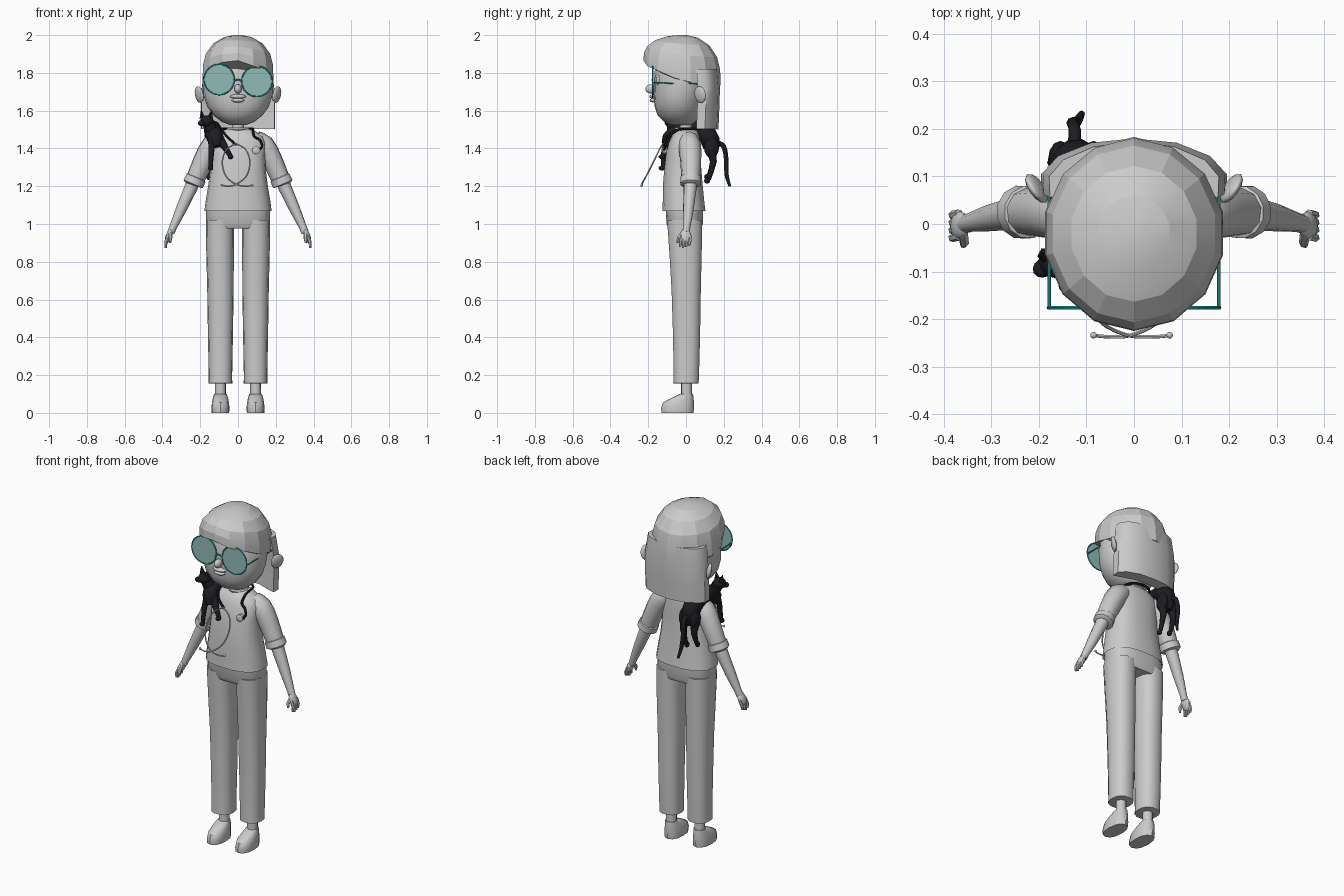
import bpy, bmesh, math
from mathutils import Vector, Matrix


def material(name, col):
    m = bpy.data.materials.new(name)
    m.diffuse_color = col
    return m


DARK = material("black_fur", (0.012, 0.012, 0.016, 1))
TEAL = material("teal_frame", (0.02, 0.36, 0.34, 1))
LENS = material("lens_tint", (0.28, 0.50, 0.47, 1))


def finish(name, bm, mat=None, angle=40):
    bmesh.ops.recalc_face_normals(bm, faces=bm.faces)
    me = bpy.data.meshes.new(name)
    bm.to_mesh(me)
    bm.free()
    if angle:
        me.shade_smooth()
        me.set_sharp_from_angle(angle=math.radians(angle))
    ob = bpy.data.objects.new(name, me)
    bpy.context.collection.objects.link(ob)
    if mat:
        me.materials.append(mat)
    return ob


def skin(name, rings, mat=None, angle=40):
    """Bridge equal-length point rings and cap both ends."""
    bm = bmesh.new()
    vs = [[bm.verts.new(p) for p in r] for r in rings]
    n = len(vs[0])
    for a, b in zip(vs, vs[1:]):
        for i in range(n):
            bm.faces.new((a[i], a[(i + 1) % n], b[(i + 1) % n], b[i]))
    bm.faces.new(vs[0])
    bm.faces.new(vs[-1])
    return finish(name, bm, mat, angle)


def loft(name, rows, n=16, e=2.3, mat=None, angle=40):
    """Rows are (z, centre x, half width, front y, back y)."""
    rings = []
    for z, cx, rx, y0, y1 in rows:
        ring = []
        for i in range(n):
            a = math.tau * i / n
            c, s = math.cos(a), math.sin(a)
            px = math.copysign(abs(c) ** (2 / e), c)
            py = math.copysign(abs(s) ** (2 / e), s)
            ring.append((cx + rx * px, (y0 + y1) / 2 + (y1 - y0) / 2 * py, z))
        rings.append(ring)
    return skin(name, rings, mat, angle)


def tube(name, pts, n=8, sub=1, mat=None, angle=50):
    """Tube through (x, y, z, radius) points, optionally spline-smoothed."""
    P = [Vector(p) for p in pts]
    if sub > 1:
        Q = [P[0]] + P + [P[-1]]
        out = []
        for a, b, c, d in zip(Q, Q[1:], Q[2:], Q[3:]):
            for k in range(sub):
                t = k / sub
                out.append(0.5 * (2 * b + (c - a) * t + (2 * a - 5 * b + 4 * c - d) * t * t
                                  + (3 * b - a - 3 * c + d) * t ** 3))
        P = out + [P[-1]]
    rings, u = [], None
    for i, p in enumerate(P):
        d = (P[min(i + 1, len(P) - 1)].xyz - P[max(i - 1, 0)].xyz).normalized()
        if u is None:
            u = d.orthogonal()
        u = (u - d * u.dot(d)).normalized()
        v = d.cross(u)
        rings.append([p.xyz + (u * math.cos(math.tau * k / n) + v * math.sin(math.tau * k / n)) * p.w
                      for k in range(n)])
    return skin(name, rings, mat, angle)


def ball(name, loc, size, rot=(0, 0, 0), mat=None, seg=12):
    bm = bmesh.new()
    bmesh.ops.create_uvsphere(bm, u_segments=seg, v_segments=8, radius=1)
    ob = finish(name, bm, mat, 60)
    ob.location, ob.scale, ob.rotation_euler = loc, size, rot
    return ob


# Legs, ankles, shoes, arms, hands and ears on both sides
for s, side in ((1, "left"), (-1, "right")):
    X = 0.093 * s
    loft("shoe_" + side, [(0, X, .046, -.13, .04), (.025, X, .048, -.132, .042), (.055, X, .045, -.122, .042),
                          (.08, X, .040, -.075, .04), (.1, X, .034, -.035, .037)], 12)
    tube("ankle_" + side, [(X, .003, .08, .03), (X, .003, .2, .028)], 10)
    loft("trouser_leg_" + side, [(.155, X, .055, -.058, .058), (.157, X, .063, -.067, .068),
                                 (.19, X, .062, -.067, .07), (.4, X, .066, -.07, .076),
                                 (.65, X, .07, -.078, .08), (.85, X + .002 * s, .073, -.09, .085),
                                 (1.02, X + .002 * s, .075, -.102, .088)], 14, 2.4)
    tube("sleeve_" + side, [(.09 * s, .015, 1.445, .05), (.135 * s, .02, 1.415, .06), (.18 * s, .025, 1.34, .056),
                            (.225 * s, .025, 1.24, .05)], 10, 2)
    tube("sleeve_cuff_" + side, [(.22 * s, .025, 1.25, .046), (.222 * s, .025, 1.245, .056),
                                 (.237 * s, .025, 1.212, .057), (.239 * s, .025, 1.206, .046)], 12)
    tube("forearm_" + side, [(.215 * s, .025, 1.27, .036), (.25 * s, .022, 1.19, .035), (.3 * s, .013, 1.08, .029),
                             (.345 * s, .003, .98, .02), (.355 * s, 0, .955, .02)], 10)
    ball("palm_" + side, (.366 * s, -.003, .937), (.017, .03, .04), (0, -.35 * s, 0))
    for k in range(4):
        y = -.026 + .016 * k
        tube("finger_" + side, [(.368 * s, y, .94, .009), (.382 * s, y - .003, .905, .009),
                                (.382 * s, y - .006, .873 + .006 * abs(k - 1), .006)], 6)
    tube("thumb_" + side, [(.36 * s, -.02, .95, .011), (.357 * s, -.04, .925, .01), (.36 * s, -.045, .9, .006)], 6)
    ball("ear_" + side, (.205 * s, .075, 1.685), (.014, .036, .045), (0, .2 * s, -.6 * s))

# Hips and shirt
loft("trouser_hips", [(.975, 0, .155, -.09, .08), (1.0, 0, .17, -.104, .09), (1.1, 0, .168, -.11, .09)], 18, 2.8)
loft("shirt", [(1.085, 0, .165, -.11, .09), (1.07, 0, .178, -.126, .104), (1.13, 0, .170, -.124, .097),
               (1.2, 0, .158, -.124, .09), (1.28, 0, .148, -.117, .083), (1.36, 0, .144, -.108, .078),
               (1.43, 0, .148, -.092, .076), (1.465, 0, .132, -.076, .072), (1.49, 0, .095, -.06, .062),
               (1.505, 0, .055, -.045, .05)], 18, 2.5)
tube("neck", [(0, 0, 1.47, .034), (0, 0, 1.6, .03)], 12)
bpy.ops.mesh.primitive_torus_add(location=(0, 0, 1.503), major_radius=.05, minor_radius=.01,
                                 major_segments=16, minor_segments=6)
bpy.context.object.name = "shirt_collar"

# Head and face
loft("head", [(1.525, 0, .045, -.08, .03), (1.54, 0, .085, -.115, .05), (1.575, 0, .13, -.15, .075),
              (1.62, 0, .163, -.166, .092), (1.68, 0, .182, -.171, .105), (1.75, 0, .188, -.17, .12),
              (1.82, 0, .18, -.165, .13), (1.88, 0, .155, -.14, .12), (1.93, 0, .10, -.1, .09)], 20, 2.1)
ball("nose", (0, -.185, 1.715), (.02, .03, .025))
ball("upper_lip", (0, -.172, 1.675), (.042, .022, .012))
ball("lower_lip", (0, -.172, 1.655), (.034, .02, .012))
for s in (1, -1):
    ball("eye", (.085 * s, -.142, 1.76), (.03, .018, .032))

# Faceted hair cap with a raised fringe edge
rings = []
for h, sc in ((-.04, .9), (0, 1), (.3, .99), (.56, .91), (.8, .7), (.95, .4), (1, .12)):
    ring = []
    for i in range(14):
        a = math.tau * (i + .5) / 14
        c, q = math.cos(a), math.sin(a)
        zb = 1.755 + .09 * max(0, -q) + (.02 if c < 0 and q < -.5 else 0) - .02 * max(0, q)
        ring.append((.192 * c * sc, -.02 + (.205 if q < 0 else .203) * q * sc, zb + (2 - zb) * h))
    rings.append(ring)
skin("hair_cap", rings, angle=18)

# Long straight back hair as a crescent section
half = [(.13, .075), (.19, .055), (.192, .1), (.16, .135), (.09, .163)]
sect = half + [(0, .172)] + [(-x, y) for x, y in reversed(half)] + [(-.07, .1), (0, .105), (.07, .1)]
skin("hair_back", [[(x * k, y + dy, z + .02 * abs(x) * (z < 1.52)) for x, y in sect]
                   for z, k, dy in ((1.5, 1.02, 0), (1.6, 1.02, .004), (1.72, 1.0, .008), (1.82, .93, .0))], angle=45)

# Round glasses
for s, zc in ((1, 1.755), (-1, 1.765)):
    bpy.ops.mesh.primitive_torus_add(location=(.1 * s, -.176, zc), rotation=(math.pi / 2, 0, 0), major_radius=.08,
                                     minor_radius=.004, major_segments=32, minor_segments=6)
    bpy.context.object.name = "glasses_rim"
    bpy.context.object.data.materials.append(TEAL)
    tube("glasses_lens", [(.1 * s, -.1745, zc, .079), (.1 * s, -.1775, zc, .079)], 32, mat=LENS)
    tube("glasses_temple", [(.178 * s, -.177, 1.747, .004), (.178 * s, .085, 1.745, .004)], 6, mat=TEAL)
tube("glasses_bridge", [(-.022, -.177, 1.755, .004), (0, -.18, 1.765, .004), (.022, -.177, 1.755, .004)], 6, 3, TEAL)

# Stethoscope: neck tube, chest piece and hanging ear tubes
R = .007
tube("stethoscope_tube", [(-.01, -.118, 1.42, R), (-.06, -.1, 1.465, R), (-.085, -.04, 1.5, R), (-.065, .05, 1.505, R),
                          (0, .078, 1.505, R), (.065, .05, 1.505, R), (.08, -.04, 1.5, R), (.085, -.085, 1.465, R),
                          (.115, -.1, 1.445, R), (.127, -.11, 1.41, R), (.1, -.118, 1.385, R)], 6, 4, DARK)
tube("stethoscope_chest_piece", [(.095, -.1, 1.39, .019), (.095, -.122, 1.39, .021), (.095, -.126, 1.39, .014)], 14)
for s in (1, -1):
    r = .004
    tube("stethoscope_ear_tube", [(-.01, -.122, 1.425, r), (-.01 + .05 * s, -.14, 1.395, r),
                                  (-.01 + .073 * s, -.172, 1.33, r), (-.01 + .055 * s, -.21, 1.255, r),
                                  (-.01, -.235, 1.21, r), (-.005 - .05 * s, -.237, 1.2, r),
                                  (-.005 - .075 * s, -.235, 1.205, r)], 6, 4)
    ball("stethoscope_ear_tip", (-.005 - .08 * s, -.234, 1.206), (.007, .007, .007))

# Cat draped over one shoulder
tube("cat_body", [(-.11, -.1, 1.41, .025), (-.12, -.085, 1.45, .045), (-.135, -.03, 1.495, .045),
                  (-.135, .05, 1.505, .045), (-.125, .115, 1.47, .052), (-.12, .135, 1.41, .046),
                  (-.12, .14, 1.365, .02)], 10, 2, DARK)
tube("cat_neck", [(-.13, -.06, 1.47, .036), (-.155, -.072, 1.53, .032)], 10, 1, DARK)
ball("cat_head", (-.165, -.078, 1.543), (.036, .036, .032), mat=DARK)
ball("cat_muzzle", (-.19, -.092, 1.534), (.024, .02, .016), (0, 0, .5), DARK)
for dx, dy in ((-.022, .006), (.018, -.012)):
    tube("cat_ear", [(-.165 + dx, -.072 + dy, 1.56, .017), (-.165 + dx * 1.35, -.07 + dy, 1.602, .002)], 5, 1, DARK)
for x0, x1, x2, z2 in ((-.1, -.065, -.04, 1.36), (-.135, -.14, -.145, 1.3)):
    tube("cat_front_leg", [(x0, -.085, 1.45, .026), (x1, -.112, 1.4, .016), (x2, -.122, z2, .011)], 8, 2, DARK)
    ball("cat_front_paw", (x2, -.128, z2 - .004), (.014, .017, .013), mat=DARK)
for x, z in ((-.155, 1.255), (-.085, 1.235)):
    ball("cat_thigh", (x, .135, 1.405), (.026, .04, .055), mat=DARK)
    tube("cat_hind_leg", [(x, .13, 1.39, .028), (x, .145, 1.33, .018), (x, .12, z, .011)], 8, 2, DARK)
    ball("cat_hind_paw", (x, .112, z - .006), (.013, .016, .016), mat=DARK)
tube("cat_tail", [(-.125, .165, 1.43, .014), (-.125, .2, 1.41, .013), (-.13, .213, 1.34, .012),
                  (-.12, .215, 1.26, .011), (-.11, .232, 1.2, .007)], 8, 3, DARK)
